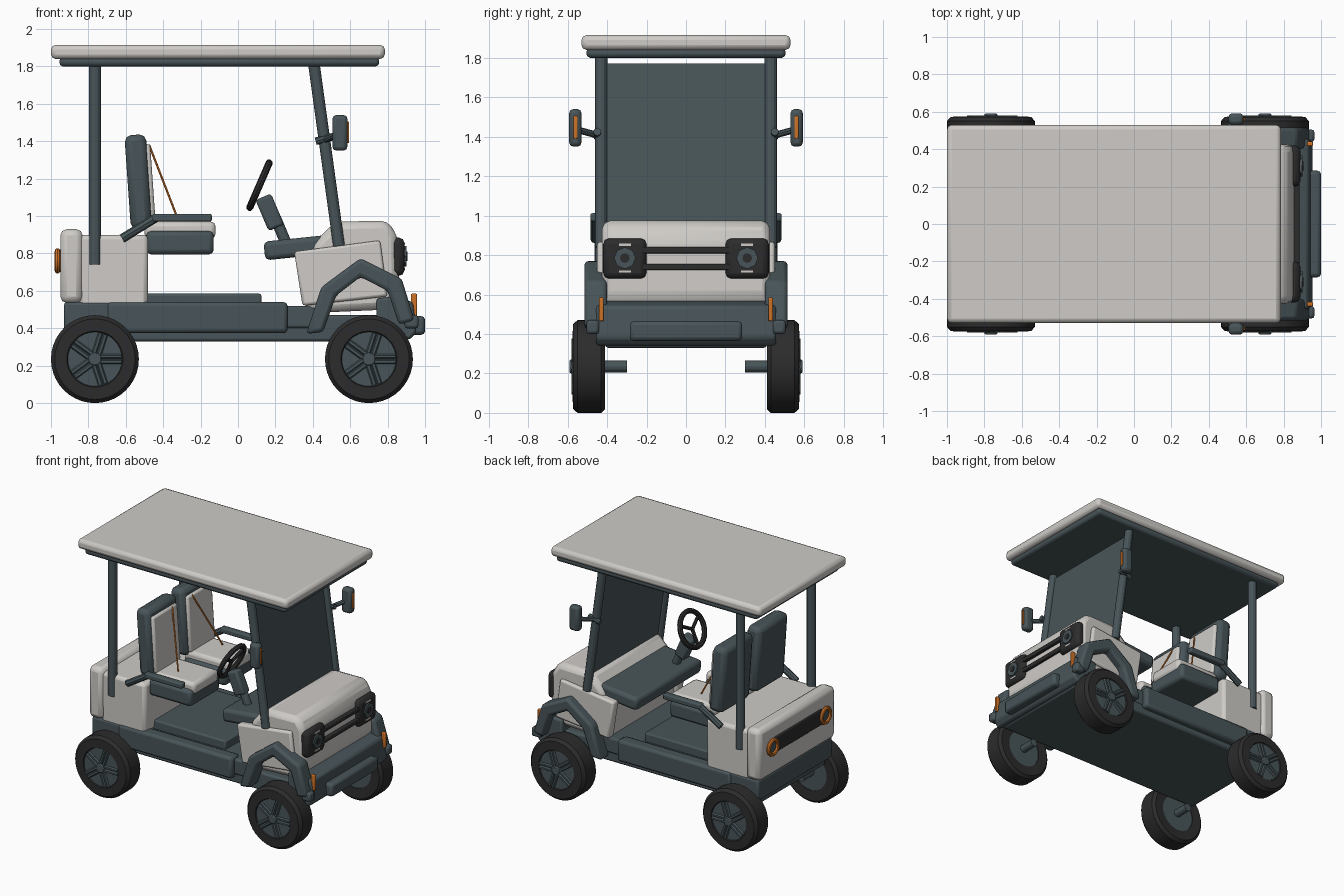
import bpy, bmesh
from math import radians, pi, cos, sin, atan2
from mathutils import Vector, Matrix

cube = bpy.data.objects.get("Cube")
if cube:
    bpy.data.objects.remove(cube, do_unlink=True)


def material(name, rgb):
    m = bpy.data.materials.new(name)
    m.use_nodes = True
    m.diffuse_color = (*rgb, 1)
    m.node_tree.nodes["Principled BSDF"].inputs["Base Color"].default_value = (*rgb, 1)
    return m


WHITE = material("warm_white", (0.62, 0.60, 0.57))
SLATE = material("slate_grey", (0.065, 0.09, 0.1))
BLACK = material("rubber_black", (0.025, 0.025, 0.026))
ORANGE = material("signal_orange", (0.62, 0.17, 0.02))


def finish(bm, name, mat, bevel=0.0):
    bmesh.ops.recalc_face_normals(bm, faces=bm.faces)
    mesh = bpy.data.meshes.new(name)
    bm.to_mesh(mesh)
    bm.free()
    ob = bpy.data.objects.new(name, mesh)
    bpy.context.collection.objects.link(ob)
    mesh.materials.append(mat)
    if bevel:
        mod = ob.modifiers.new("soft_edges", "BEVEL")
        mod.width, mod.segments = bevel, 2
        mod.limit_method, mod.angle_limit = "ANGLE", radians(30)
    bpy.ops.object.select_all(action="DESELECT")
    bpy.context.view_layer.objects.active = ob
    ob.select_set(True)
    bpy.ops.object.shade_smooth_by_angle(angle=radians(25))
    return ob


def box(name, x, y, z, mat, bevel=0.015, tilt=0):
    """Box from (low, high) ranges, tilted in degrees about its own y axis."""
    bm = bmesh.new()
    mid = Vector([sum(r) / 2 for r in (x, y, z)])
    size = [r[1] - r[0] for r in (x, y, z)]
    bmesh.ops.create_cube(bm, size=1, matrix=Matrix.Translation(mid)
                          @ Matrix.Rotation(radians(tilt), 4, "Y") @ Matrix.Diagonal((*size, 1)))
    return finish(bm, name, mat, bevel)


def extrude_side(name, points, y, mat, bevel=0.015):
    """Side profile of (x, z) points stretched across a y range."""
    bm = bmesh.new()
    face = bm.faces.new([bm.verts.new((px, y[0], pz)) for px, pz in points])
    out = bmesh.ops.extrude_face_region(bm, geom=[face])
    bmesh.ops.translate(bm, vec=(0, y[1] - y[0], 0),
                        verts=[g for g in out["geom"] if isinstance(g, bmesh.types.BMVert)])
    return finish(bm, name, mat, bevel)


def rod(name, a, b, r, mat, sides=12, bevel=0.0):
    a, b = Vector(a), Vector(b)
    bm = bmesh.new()
    turn = (b - a).to_track_quat("Z", "Y").to_matrix().to_4x4()
    bmesh.ops.create_cone(bm, cap_ends=True, segments=sides, radius1=r, radius2=r,
                          depth=(b - a).length, matrix=Matrix.Translation((a + b) / 2) @ turn)
    return finish(bm, name, mat, bevel)


def revolve(name, profile, centre, axis, mat, steps=32):
    """Spin a closed (radius, offset) profile round an axis."""
    bm = bmesh.new()
    turn = Matrix.Translation(centre) @ Vector(axis).to_track_quat("Z", "Y").to_matrix().to_4x4()
    rings = [[bm.verts.new(turn @ Vector((r * cos(t), r * sin(t), h))) for r, h in profile]
             for t in [2 * pi * i / steps for i in range(steps)]]
    n = len(profile)
    for i in range(steps):
        p, q = rings[i], rings[(i + 1) % steps]
        for j in range(n):
            bm.faces.new((p[j], q[j], q[(j + 1) % n], p[(j + 1) % n]))
    return finish(bm, name, mat)


def ring(name, radius, tube, centre, axis, mat):
    circle = [(radius + tube * cos(k * pi / 4), tube * sin(k * pi / 4)) for k in range(8)]
    return revolve(name, circle, centre, axis, mat)


def span(s, low, high):
    return tuple(sorted((s * low, s * high)))


# Roof
box("roof", (-1, 0.785), (-0.53, 0.53), (1.84, 1.915), WHITE, 0.025)
box("roof_liner", (-0.955, 0.755), (-0.505, 0.505), (1.80, 1.85), SLATE, 0.02)

# Chassis and floor
box("chassis", (-0.9, 0.9), (-0.41, 0.41), (0.33, 0.47), SLATE)
box("floor_plate", (-0.55, 0.42), (-0.42, 0.42), (0.40, 0.52), SLATE)
box("floor_mat", (-0.52, 0.125), (-0.33, 0.33), (0.50, 0.585), SLATE, 0.012)
box("rear_bumper", (-0.93, -0.65), (-0.45, 0.45), (0.38, 0.54), SLATE)

# Rear body and tailgate
extrude_side("rear_body", [(-0.85, 0.48), (-0.87, 0.9), (-0.48, 0.9), (-0.48, 0.53),
                           (-0.54, 0.48)], (-0.445, 0.445), WHITE, 0.025)
box("tailgate", (-0.95, -0.83), (-0.465, 0.465), (0.535, 0.93), WHITE, 0.035)
box("tail_panel", (-0.96, -0.94), (-0.29, 0.29), (0.70, 0.82), BLACK, 0.008)

# Front cowl, dashboard and nose
extrude_side("cowl", [(0.36, 0.48), (0.40, 0.85), (0.52, 0.97), (0.80, 0.975), (0.855, 0.89),
                      (0.865, 0.58), (0.8, 0.5)], (-0.425, 0.425), WHITE, 0.04)
box("dashboard", (0.14, 0.56), (-0.4, 0.4), (0.785, 0.885), SLATE, 0.025, -6)
extrude_side("windshield", [(0.405, 1.77), (0.415, 1.77), (0.54, 0.88), (0.53, 0.88)],
             (-0.41, 0.41), SLATE, 0)
for z in (0.74, 0.825):
    box("grille_bar", (0.84, 0.885), (-0.24, 0.24), (z - 0.016, z + 0.016), BLACK, 0.006)
extrude_side("front_bumper", [(0.74, 0.35), (0.74, 0.56), (0.84, 0.57), (0.935, 0.54),
                              (0.955, 0.38), (0.92, 0.34)], (-0.455, 0.455), SLATE)
box("bumper_bar", (0.92, 1.0), (-0.285, 0.285), (0.365, 0.465), SLATE, 0.02)

# Steering wheel and column
axis = Vector((-0.92, 0, 0.4))
hub = Vector((0.115, -0.24, 1.165))
ring("steering_wheel", 0.13, 0.019, hub, axis, BLACK)
rod("steering_column", (0.28, -0.24, 0.8), (0.2, -0.24, 0.99), 0.03, SLATE)
box("column_shroud", (0.125, 0.215), (-0.28, -0.2), (0.93, 1.11), SLATE, 0.015, -23)
for angle in (0, 2.1, 4.2):
    up = Vector((0.4, 0, 0.92)).normalized()
    rim_point = hub - up * cos(angle) * 0.13 + Vector((0, sin(angle) * 0.13, 0))
    rod("steering_spoke", hub, rim_point, 0.013, BLACK, 8)

fender_path = [(0.365, 0.37), (0.445, 0.62), (0.655, 0.775), (0.875, 0.665), (0.945, 0.44),
               (0.86, 0.42), (0.80, 0.60), (0.655, 0.675), (0.525, 0.575), (0.455, 0.38)]

for s in (-1, 1):
    side = "left" if s > 0 else "right"

    # Posts, sill and fenders
    rod(side + "_rear_post", (-0.765, s * 0.43, 0.74), (-0.765, s * 0.43, 1.82), 0.032, SLATE)
    rod(side + "_front_post", (0.405, s * 0.43, 1.82), (0.54, s * 0.43, 0.84), 0.031, SLATE)
    box(side + "_sill", (-0.7, 0.265), span(s, 0.36, 0.46), (0.375, 0.54), SLATE, 0.02)
    extrude_side(side + "_cowl_panel", [(0.30, 0.81), (0.76, 0.87), (0.80, 0.57), (0.345, 0.52)],
                 span(s, 0.38, 0.45), WHITE)
    extrude_side(side + "_front_fender", fender_path, span(s, 0.40, 0.515), SLATE, 0.02)
    box(side + "_bumper_corner", (0.89, 0.965), span(s, 0.44, 0.505), (0.40, 0.47), SLATE)

    # Headlamps, markers and tail lamps
    box(side + "_lamp_housing", (0.81, 0.89), span(s, 0.2, 0.42), (0.68, 0.885), BLACK, 0.03)
    rod(side + "_headlamp", (0.87, s * 0.31, 0.785), (0.90, s * 0.31, 0.785), 0.055, SLATE, 8)
    rod(side + "_bulb", (0.89, s * 0.31, 0.785), (0.905, s * 0.31, 0.785), 0.025, BLACK, 8)
    for z in (0.717, 0.853):
        box(side + "_lamp_strip", (0.885, 0.893), span(s, 0.28, 0.34), (z - 0.006, z + 0.006),
            WHITE, 0)
    box(side + "_marker", (0.925, 0.957), span(s, 0.417, 0.44), (0.465, 0.585), ORANGE, 0.006)
    ring(side + "_tail_lamp_ring", 0.053, 0.015, (-0.965, s * 0.32, 0.76), (-1, 0, 0), ORANGE)
    rod(side + "_tail_lamp", (-0.94, s * 0.32, 0.76), (-0.965, s * 0.32, 0.76), 0.045, SLATE, 16)

    # Mirror
    box(side + "_mirror", (0.505, 0.585), span(s, 0.53, 0.592), (1.35, 1.54), SLATE, 0.02)
    box(side + "_mirror_marker", (0.58, 0.593), span(s, 0.55, 0.57), (1.39, 1.505), ORANGE, 0.004)
    rod(side + "_mirror_arm", (0.46, s * 0.44, 1.405), (0.53, s * 0.55, 1.435), 0.017, SLATE, 8)
    rod(side + "_mirror_clamp", (0.415, s * 0.45, 1.40), (0.51, s * 0.45, 1.425), 0.02, SLATE, 8)

    # Seat, armrest and belt
    wide, pad = span(s, 0.03, 0.39), span(s, 0.06, 0.36)
    box(side + "_seat_base", (-0.49, -0.13), wide, (0.795, 0.92), SLATE, 0.025)
    box(side + "_seat_cushion", (-0.5, -0.12), pad, (0.88, 0.97), WHITE, 0.025)
    box(side + "_seat_back", (-0.59, -0.475), wide, (0.93, 1.435), SLATE, 0.035, -4)
    box(side + "_back_cushion", (-0.505, -0.455), pad, (0.96, 1.385), WHITE, 0.015, -4)
    rod(side + "_seat_belt", (-0.475, s * 0.12, 1.38), (-0.32, s * 0.27, 0.98), 0.006, ORANGE, 6)
    rod(side + "_arm_strut", (-0.62, s * 0.46, 0.88), (-0.44, s * 0.46, 0.99), 0.024, SLATE, 8)
    box(side + "_armrest", (-0.46, -0.14), span(s, 0.435, 0.485), (0.97, 1.012), SLATE, 0.01)

    # Wheels
    for x, end in ((-0.765, "rear"), (0.70, "front")):
        name = side + "_" + end
        centre = Vector((x, s * 0.49, 0.235))
        out = Vector((0, s, 0))
        revolve(name + "_tyre", [(0.14, -0.075), (0.215, -0.08), (0.235, -0.06), (0.235, 0.06),
                                 (0.215, 0.083), (0.15, 0.085), (0.14, 0.07)], centre, out, BLACK, 40)
        rod(name + "_rim", centre - out * 0.07, centre + out * 0.078, 0.145, SLATE, 32)
        rod(name + "_hub", centre, centre + out * 0.1, 0.035, SLATE, 12, 0.006)
        for k in range(5):
            a = k * 2 * pi / 5
            for off in (-0.014, 0.014):
                ray = Vector((cos(a), 0, sin(a)))
                shift = Vector((-sin(a), 0, cos(a))) * off + out * 0.08
                rod(name + "_spoke", centre + shift + ray * 0.02, centre + shift + ray * 0.142,
                    0.013, SLATE, 6)
    rod(side + "_axle_stub", (0.70, s * 0.3, 0.235), (0.70, s * 0.45, 0.235), 0.03, SLATE)
    rod(side + "_rear_axle_stub", (-0.765, s * 0.3, 0.235), (-0.765, s * 0.45, 0.235), 0.03, SLATE)
